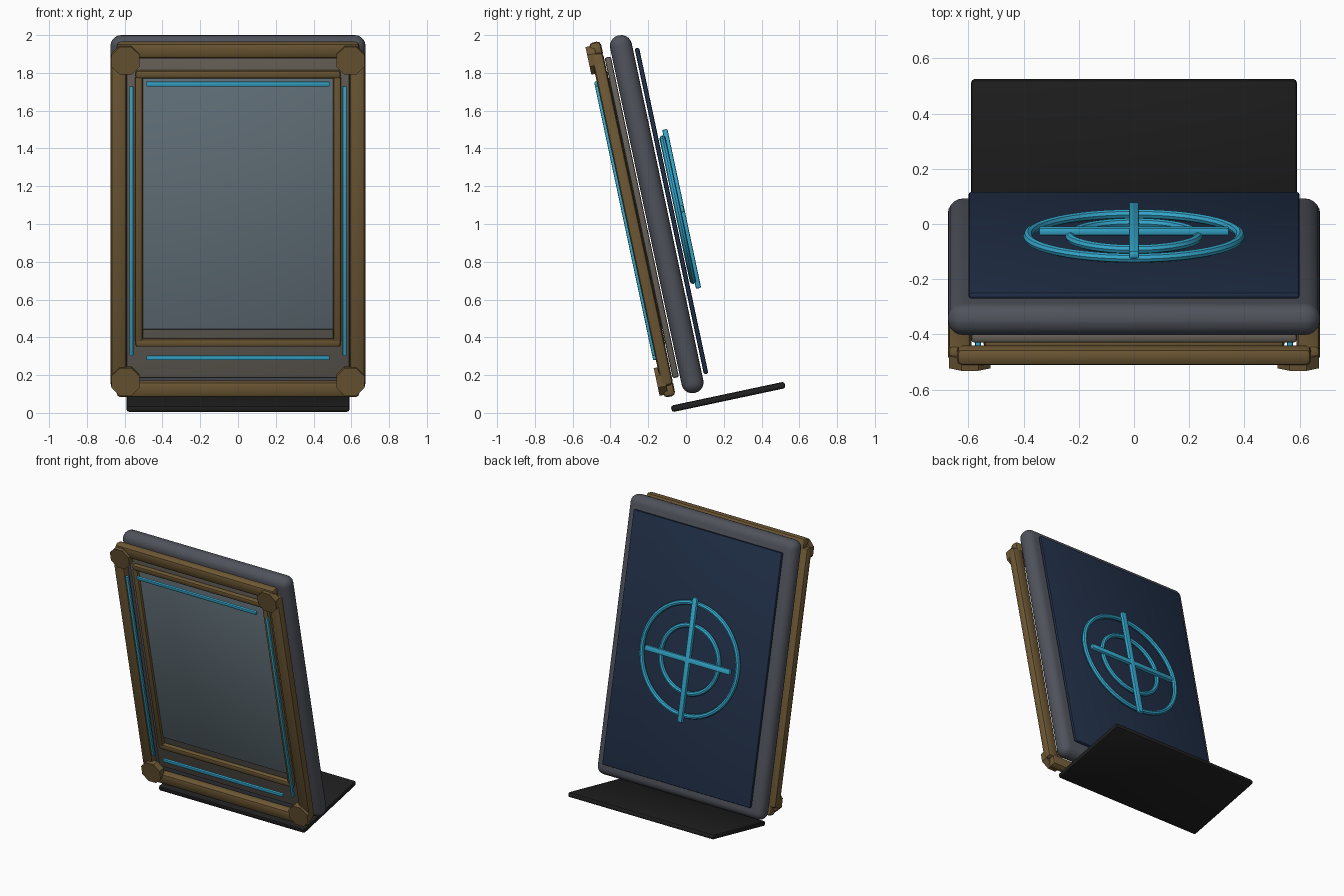
import bpy, bmesh, math
from mathutils import Matrix, Vector

if "Cube" in bpy.data.objects:
    bpy.data.objects.remove(bpy.data.objects["Cube"])

# Everything is built upright around the slab centre, then leaned back 12 degrees
ROOT = Matrix.Translation((0, -0.155, 1.052)) @ Matrix.Rotation(math.radians(12), 4, 'X')


def colour(name, rgb):
    m = bpy.data.materials.new(name)
    m.diffuse_color = (*rgb, 1)
    m.use_nodes = True
    m.node_tree.nodes["Principled BSDF"].inputs["Base Color"].default_value = m.diffuse_color
    return m


SLATE = colour("slate grey", (0.078, 0.085, 0.105))
BRONZE = colour("bronze", (0.155, 0.098, 0.035))
NAVY = colour("navy", (0.015, 0.029, 0.065))
CYAN = colour("cyan", (0.036, 0.40, 0.62))
BLACK = colour("black", (0.014, 0.014, 0.014))
TAUPE = colour("taupe", (0.135, 0.12, 0.10))
GLASS = colour("grey glass", (0.135, 0.180, 0.210))


def finish(bm, name, mat, loc):
    bmesh.ops.recalc_face_normals(bm, faces=bm.faces)
    me = bpy.data.meshes.new(name)
    bm.to_mesh(me)
    bm.free()
    me.materials.append(mat)
    ob = bpy.data.objects.new(name, me)
    bpy.context.collection.objects.link(ob)
    ob.matrix_world = ROOT @ Matrix.Translation(loc)
    bpy.ops.object.select_all(action='DESELECT')
    ob.select_set(True)
    bpy.context.view_layer.objects.active = ob
    bpy.ops.object.shade_smooth_by_angle(angle=math.radians(35))
    return ob


def box(name, mat, size, loc, bevel=0.0, segs=2):
    bm = bmesh.new()
    bmesh.ops.create_cube(bm, size=1)
    bmesh.ops.scale(bm, vec=Vector(size), verts=bm.verts)
    if bevel:
        bmesh.ops.bevel(bm, geom=bm.edges[:], offset=bevel, segments=segs,
                        profile=0.5, affect='EDGES')
    return finish(bm, name, mat, loc)


def ring(name, mat, major, minor, loc, n=48, m=8):
    # circle profile spun about the front-back axis
    bm = bmesh.new()
    grid = []
    for i in range(n):
        a = 2 * math.pi * i / n
        row = []
        for j in range(m):
            b = 2 * math.pi * j / m
            r = major + minor * math.cos(b)
            row.append(bm.verts.new((r * math.cos(a), minor * math.sin(b), r * math.sin(a))))
        grid.append(row)
    for i in range(n):
        for j in range(m):
            p, q = grid[i], grid[(i + 1) % n]
            k = (j + 1) % m
            bm.faces.new((p[j], q[j], q[k], p[k]))
    return finish(bm, name, mat, loc)


def boss(name, mat, radius, depth, loc):
    # octagonal corner cap facing the front
    bm = bmesh.new()
    bmesh.ops.create_cone(bm, cap_ends=True, segments=8, radius1=radius,
                          radius2=radius, depth=depth)
    turn = Matrix.Rotation(math.pi / 2, 3, 'X') @ Matrix.Rotation(math.pi / 8, 3, 'Z')
    bmesh.ops.rotate(bm, matrix=turn, verts=bm.verts, cent=(0, 0, 0))
    return finish(bm, name, mat, loc)


# Main slab and base plate
box("body_slab", SLATE, (1.35, 0.117, 1.935), (0, 0, 0), 0.056, 5)
box("base_plate", BLACK, (1.18, 0.035, 0.615), (0, 0, 0), 0.012)
base = bpy.data.objects["base_plate"]
base.matrix_world = ROOT @ Matrix.Translation((0, 0.169, -1.025)) @ Matrix.Rotation(math.pi / 2, 4, 'X')

# Back panel with ring and cross emblem
box("back_panel", NAVY, (1.20, 0.024, 1.765), (0, 0.080, 0), 0.010)
ring("outer_ring", CYAN, 0.385, 0.017, (0, 0.114, 0))
ring("inner_ring", CYAN, 0.232, 0.017, (0, 0.114, 0))
box("cross_upright", CYAN, (0.038, 0.028, 0.86), (0, 0.135, 0), 0.007)
box("cross_bar", CYAN, (0.69, 0.028, 0.038), (0, 0.133, 0), 0.007)

# Front panel and screen
box("front_panel", TAUPE, (1.18, 0.034, 1.735), (0, -0.081, 0), 0.010)
box("screen", GLASS, (1.02, 0.020, 1.36), (0, -0.106, 0.08), 0.006)

# Outer frame, corner caps, inner frame and light strips
for s, side in ((-1, "left"), (1, "right")):
    box("outer_rail_" + side, BRONZE, (0.085, 0.064, 1.80), (s * 0.632, -0.133, 0), 0.021)
    box("inner_rail_" + side, BRONZE, (0.042, 0.036, 1.44), (s * 0.525, -0.117, 0.05), 0.012)
    box("light_strip_" + side, CYAN, (0.021, 0.018, 1.46), (s * 0.565, -0.170, 0), 0.005)
for s, end, inner_z in ((-1, "bottom", -0.670), (1, "top", 0.782)):
    box("outer_rail_" + end, BRONZE, (1.285, 0.064, 0.085), (0, -0.133, s * 0.917), 0.021)
    box("inner_rail_" + end, BRONZE, (1.085, 0.036, 0.042), (0, -0.117, inner_z), 0.012)
    box("light_strip_" + end, CYAN, (0.97, 0.018, 0.025), (0, -0.170, s * 0.741), 0.005)
    for t, side in ((-1, "left"), (1, "right")):
        boss("corner_cap_%s_%s" % (end, side), BRONZE, 0.081, 0.046,
             (t * 0.595, -0.162, s * 0.869))
